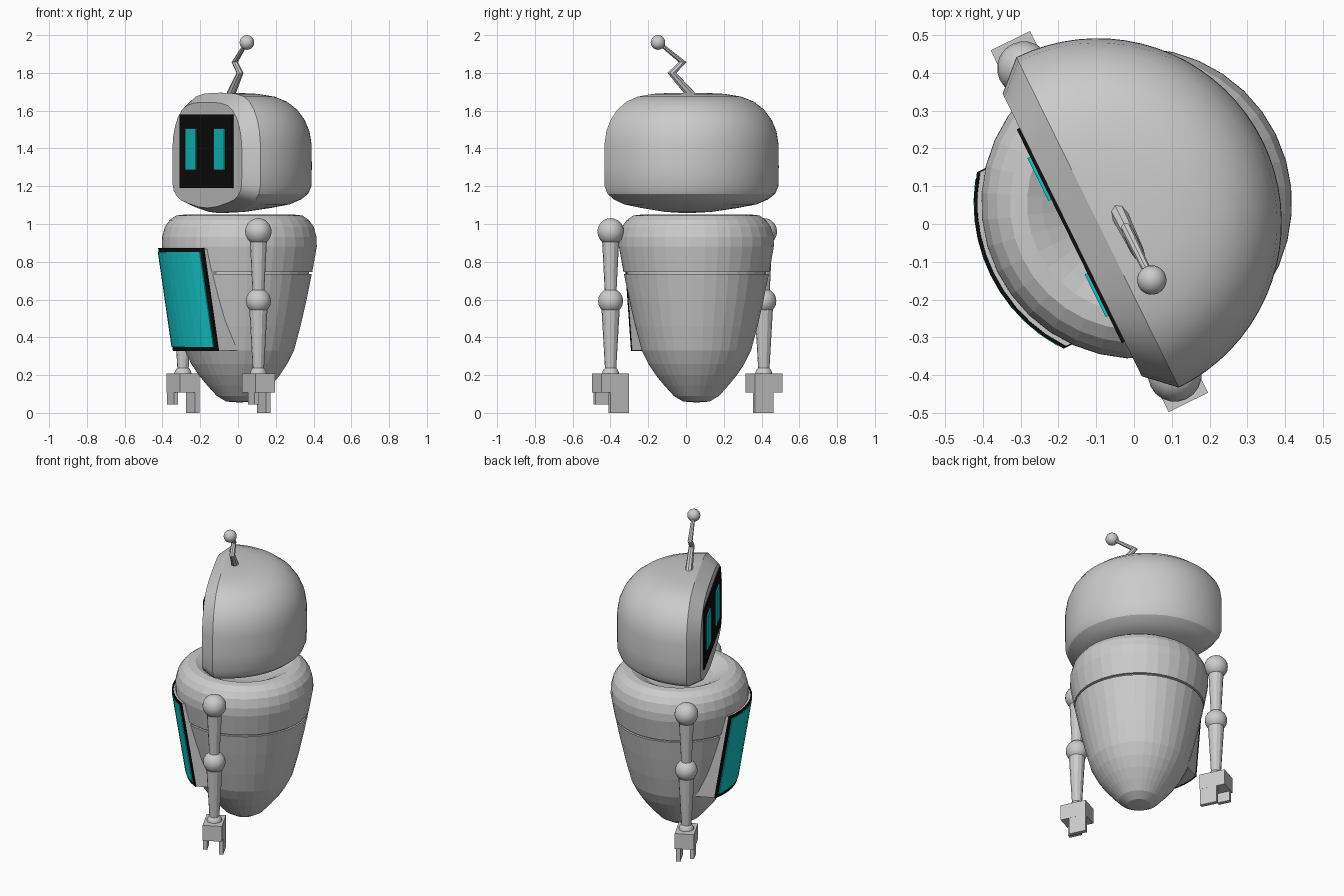
import bpy, bmesh, math
from mathutils import Matrix, Vector

if "Cube" in bpy.data.objects:
    bpy.data.objects.remove(bpy.data.objects["Cube"])

# whole robot is modelled facing -y, then turned about z
PLACE = Matrix.Translation((0.007, 0.055, 0)) @ Matrix.Rotation(math.radians(-63.8), 4, 'Z')


def material(name, col):
    m = bpy.data.materials.new(name)
    m.diffuse_color = (*col, 1)
    m.use_nodes = True
    m.node_tree.nodes["Principled BSDF"].inputs["Base Color"].default_value = m.diffuse_color
    return m


GREY = material("light grey", (0.6, 0.6, 0.6))
BLACK = material("black", (0.004, 0.004, 0.004))
CYAN = material("cyan", (0.008, 0.56, 0.58))


def finish(bm, name, mat, smooth=None):
    bmesh.ops.remove_doubles(bm, verts=bm.verts, dist=1e-5)
    bmesh.ops.recalc_face_normals(bm, faces=bm.faces)
    bm.transform(PLACE)
    me = bpy.data.meshes.new(name)
    bm.to_mesh(me)
    bm.free()
    me.materials.append(mat)
    ob = bpy.data.objects.new(name, me)
    bpy.context.collection.objects.link(ob)
    if smooth:
        bpy.ops.object.select_all(action='DESELECT')
        ob.select_set(True)
        bpy.context.view_layer.objects.active = ob
        bpy.ops.object.shade_smooth_by_angle(angle=math.radians(smooth))
    return ob


def loft(bm, rings, closed=True, caps=False):
    """Quads between successive rings of points; returns the vertex rings."""
    vs = [[bm.verts.new(p) for p in r] for r in rings]
    n = len(vs[0])
    for a, b in zip(vs, vs[1:]):
        for i in range(n if closed else n - 1):
            j = (i + 1) % n
            bm.faces.new((a[i], a[j], b[j], b[i]))
    if caps:
        bm.faces.new(vs[0])
        bm.faces.new(vs[-1])
    return vs


def circle(r, z, n, arc=2 * math.pi, cx=0, cy=0, ry=None, ends=False):
    ry = r if ry is None else ry
    return [(cx + r * math.cos(arc * i / n), cy + ry * math.sin(arc * i / n), z)
            for i in range(n + (1 if ends else 0))]


def ball(bm, c, r, n=20):
    bmesh.ops.create_uvsphere(bm, u_segments=n, v_segments=n // 2, radius=r,
                              matrix=Matrix.Translation(c))


def box(bm, c, s):
    bmesh.ops.create_cube(bm, size=1, matrix=Matrix.Translation(c) @ Matrix.Diagonal((*s, 1)))


def rod(bm, x, y, z0, r0, z1, r1, n=12):
    loft(bm, [circle(r0, z0, n, cx=x, cy=y), circle(r1, z1, n, cx=x, cy=y)], caps=True)


# body: egg-shaped lathe with a belt groove and a shallow bowl on top
profile = [(.0005, .055), (.07, .06), (.12, .09), (.17, .145), (.215, .2), (.255, .26), (.29, .33),
           (.325, .46), (.357, .6), (.384, .734), (.37, .734), (.37, .746), (.387, .746),
           (.411, .88), (.41, .93), (.395, .985), (.37, 1.02), (.335, 1.045), (.29, 1.05),
           (.25, 1.03), (.2, 1.0), (.12, .985), (.0005, .98)]
bm = bmesh.new()
loft(bm, [circle(r, z, 36) for r, z in profile], caps=True)
finish(bm, "body", GREY)

# head: half dome behind, tapering forward to a flat face
HY, FY = -0.115, -0.19
dome = [(.0005, 1.057), (.13, 1.064), (.27, 1.085), (.37, 1.104), (.43, 1.13), (.468, 1.16),
        (.485, 1.2), (.487, 1.3), (.486, 1.42), (.475, 1.49), (.45, 1.55), (.41, 1.605),
        (.355, 1.648), (.29, 1.674), (.2, 1.689), (.1, 1.694), (.0005, 1.695)]
bm = bmesh.new()
rings = loft(bm, [circle(r, z, 36, math.pi, cy=HY, ends=True) for r, z in dome], closed=False)
rim = [r[0] for r in rings] + [r[-1] for r in reversed(rings)]
front = [bm.verts.new((v.co.x * .855, FY, 1.085 + (v.co.z - 1.057) * .877)) for v in rim]
for i in range(len(rim)):
    j = (i + 1) % len(rim)
    bm.faces.new((rim[i], rim[j], front[j], front[i]))
bm.faces.new(front)
finish(bm, "head", GREY, 28)

# face screen and eyes
bm = bmesh.new()
box(bm, (0, FY - .004, 1.386), (.63, .009, .39))
finish(bm, "face_screen", BLACK)
bm = bmesh.new()
for s in (-1, 1):
    box(bm, (s * .171, FY - .012, 1.395), (.126, .009, .22))
finish(bm, "eyes", CYAN)

# zigzag antenna with a ball tip
bm = bmesh.new()
path = [(0, 1.68, .035), (.118, 1.8, .026), (.055, 1.857, .023), (.195, 1.96, .016)]
loft(bm, [circle(r, z, 8, cx=x, cy=-.054, ry=r * .65) for x, z, r in path], caps=True)
finish(bm, "antenna", GREY)
bm = bmesh.new()
ball(bm, (.2, -.054, 1.961), .039)
finish(bm, "antenna_ball", GREY, 30)


# chest panel: curved, leaning screen standing proud of the body
def chest(name, mat, half, z0, z1, radius, depth):
    def front_y(x, z):
        return -(math.sqrt(radius ** 2 - x * x) - .16 * (.87 - z))
    bm = bmesh.new()
    xs = [half * (i / 5 - 1) for i in range(11)]
    loops = []
    for z in (z0, z1):
        outer = [(x, front_y(x, z), z) for x in xs]
        inner = [(x, -.1 if depth is None else y + depth, z) for x, y, z in reversed(outer)]
        loops.append(outer + inner)
    loft(bm, loops, caps=True)
    finish(bm, name, mat)


chest("chest_housing", GREY, .257, .33, .868, .422, None)
chest("chest_frame", BLACK, .26, .328, .872, .43, .009)
chest("chest_screen", CYAN, .245, .35, .852, .434, .005)

# arms and hands, one per side
AY = -.11
for s, side in ((-1, "left"), (1, "right")):
    ax = s * .452
    bm = bmesh.new()
    rod(bm, ax, AY, .93, .046, .6, .029)
    rod(bm, ax, AY, .58, .05, .2, .028)
    finish(bm, side + "_arm", GREY)
    bm = bmesh.new()
    for z, r in ((.96, .071), (.592, .067), (.203, .046)):
        ball(bm, (ax, AY, z), r)
    finish(bm, side + "_arm_joints", GREY, 30)
    bm = bmesh.new()
    box(bm, (ax, AY, .158), (.162, .116, .1))
    box(bm, (ax - s * .026, AY + .045, .06), (.108, .025, .12))
    box(bm, (ax + s * .033, AY - .045, .085), (.08, .025, .08))
    finish(bm, side + "_hand", GREY)
